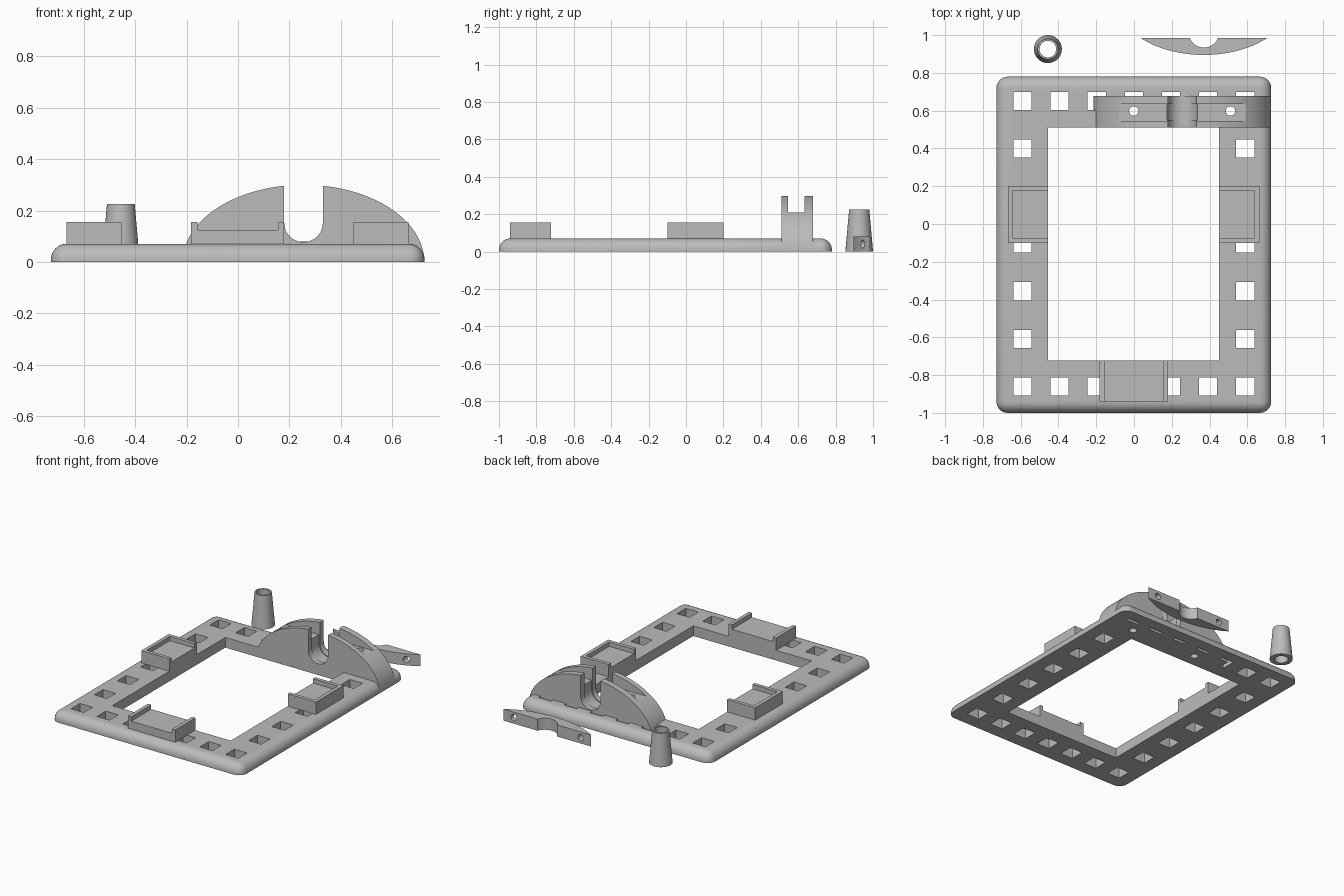
import bpy, bmesh
from math import sin, cos, pi, asin, radians
from mathutils import Matrix, Vector

if "Cube" in bpy.data.objects:
    bpy.data.objects.remove(bpy.data.objects["Cube"], do_unlink=True)

grey = bpy.data.materials.new("plain grey")
grey.use_nodes = True
grey.diffuse_color = (0.5, 0.5, 0.5, 1)
grey.node_tree.nodes["Principled BSDF"].inputs["Base Color"].default_value = (0.5, 0.5, 0.5, 1)


def finish(bm, name):
    bmesh.ops.recalc_face_normals(bm, faces=bm.faces)
    mesh = bpy.data.meshes.new(name)
    bm.to_mesh(mesh)
    bm.free()
    mesh.materials.append(grey)
    obj = bpy.data.objects.new(name, mesh)
    bpy.context.collection.objects.link(obj)
    return obj


def add_box(bm, x, y, z):
    size = Vector((x[1] - x[0], y[1] - y[0], z[1] - z[0]))
    mid = Vector((x[0] + x[1], y[0] + y[1], z[0] + z[1])) / 2
    return bmesh.ops.create_cube(bm, size=1, matrix=Matrix.Translation(mid) @ Matrix.Diagonal(size).to_4x4())


def boxes(name, *specs):
    bm = bmesh.new()
    for s in specs:
        add_box(bm, *s)
    return finish(bm, name)


def cylinders(name, centres, r1, r2, depth, rot=Matrix(), sides=32):
    bm = bmesh.new()
    for c in centres:
        bmesh.ops.create_cone(bm, cap_ends=True, segments=sides, radius1=r1, radius2=r2,
                              depth=depth, matrix=Matrix.Translation(c) @ rot)
    return finish(bm, name)


def prism(name, points, start, direction):
    bm = bmesh.new()
    face = bm.faces.new([bm.verts.new(p + Vector(start)) for p in points])
    ext = bmesh.ops.extrude_face_region(bm, geom=[face])
    moved = [g for g in ext["geom"] if isinstance(g, bmesh.types.BMVert)]
    bmesh.ops.translate(bm, verts=moved, vec=direction)
    return finish(bm, name)


def select(obj):
    bpy.ops.object.select_all(action="DESELECT")
    obj.select_set(True)
    bpy.context.view_layer.objects.active = obj


def cut(obj, cutter, op="DIFFERENCE"):
    mod = obj.modifiers.new("cut", "BOOLEAN")
    mod.operation, mod.solver, mod.object = op, "EXACT", cutter
    select(obj)
    bpy.ops.object.modifier_apply(modifier=mod.name)
    bpy.data.objects.remove(cutter, do_unlink=True)


def smooth(obj):
    select(obj)
    bpy.ops.object.shade_smooth_by_angle(angle=radians(30))


# Base frame with rounded upper rim
TOP = 0.07
bm = bmesh.new()
add_box(bm, (-0.728, 0.726), (-1, 0.78), (0, TOP))
rim = [e for e in bm.edges if max(v.co.z for v in e.verts) > 0.01]
bmesh.ops.bevel(bm, geom=rim, offset=0.06, segments=8, profile=0.5, affect="EDGES")
frame = finish(bm, "base_frame")

# Central opening and the square holes around the border
xs = [-0.59 + i * 0.1965 for i in range(7)]
ys = [-0.86 + i * 0.252 for i in range(7)]
H = 0.048
holes = [((x - H, x + H), (y - H, y + H), (-0.1, 0.2))
         for i, x in enumerate(xs) for j, y in enumerate(ys) if i in (0, 6) or j in (0, 6)]
cut(frame, boxes("hole_cutter", ((-0.454, 0.45), (-0.722, 0.51), (-0.1, 0.2)), *holes))

# Arched bracket: half ellipse with a shaft slot and a groove for the clip
CX, A, B = 0.255, 0.47, 0.3
screws = [(CX + s * 0.256, 0.598, 0) for s in (-1, 1)]
arch = [Vector((CX + A * cos(t), 0, B * sin(t))) for t in (i * pi / 48 for i in range(49))]
bracket = prism("arched_bracket", arch, (0, 0.51, 0), (0, 0.168, 0))


def slot(name, r, y0, depth):
    mid = 0.152
    pts = [Vector((CX - r, 0, 0.5))]
    pts += [Vector((CX - r * cos(t), 0, mid - r * sin(t))) for t in (i * pi / 24 for i in range(25))]
    pts += [Vector((CX + r, 0, 0.5))]
    return prism(name, pts, (0, y0, 0), (0, depth, 0))


CLIP_Z = 0.21
cut(bracket, slot("slot_cutter", 0.075, 0.4, 0.4))
cut(bracket, slot("wide_slot_cutter", 0.081, 0.55, 0.085))
cut(bracket, boxes("groove_cutter", ((-0.5, 1), (0.546, 0.634), (CLIP_Z, 0.5))))
for part in (frame, bracket):
    cut(part, cylinders("screw_cutter", screws, 0.025, 0.025, 1))
    smooth(part)

# Side trays: floor with three walls, open toward the middle
W, LOW, HIGH = 0.025, 0.125, 0.155
for name, inner, outer in (("right_tray", -0.454, -0.668), ("left_tray", 0.45, 0.664)):
    s = 1 if outer > 0 else -1
    tray = boxes(name, (sorted((inner, outer)), (-0.1, 0.2), (TOP, HIGH)))
    pocket = sorted((inner - s * 0.1, outer - s * W))
    cut(tray, boxes("pocket_cutter", (pocket, (-0.1 + W, 0.2 - W), (LOW, 0.3))))

# Front tray: floor with two end walls
tray = boxes("front_tray", ((-0.182, 0.18), (-0.94, -0.722), (TOP, HIGH)))
cut(tray, boxes("pocket_cutter", ((-0.157, 0.155), (-1.1, -0.6), (LOW, 0.3))))

# Loose clip: the cap of the same ellipse, lying on its side
KX, KY, KH = 0.37, 0.985, 0.08
a0 = asin(CLIP_Z / B)
cap = [Vector((KX + A * cos(t), KY + CLIP_Z - B * sin(t), 0))
       for t in (a0 + i * (pi - 2 * a0) / 32 for i in range(33))]
clip = prism("loose_clip", cap, (0, 0, 0), (0, 0, KH))
cut(clip, cylinders("notch_cutter", [(KX, KY + 0.03, 0)], 0.081, 0.081, 1, sides=48))
cut(clip, cylinders("clip_hole_cutter", [(KX + s * 0.256, KY, KH / 2) for s in (-1, 1)],
                    0.022, 0.022, 0.5, Matrix.Rotation(pi / 2, 4, "X")))
smooth(clip)

# Loose tapered sleeve with a bore
SX, SY, SH = -0.456, 0.926, 0.225
sleeve = cylinders("tapered_sleeve", [(SX, SY, SH / 2)], 0.074, 0.054, SH, sides=48)
cut(sleeve, cylinders("bore_cutter", [(SX, SY, 0)], 0.044, 0.044, 1, sides=48))
smooth(sleeve)
